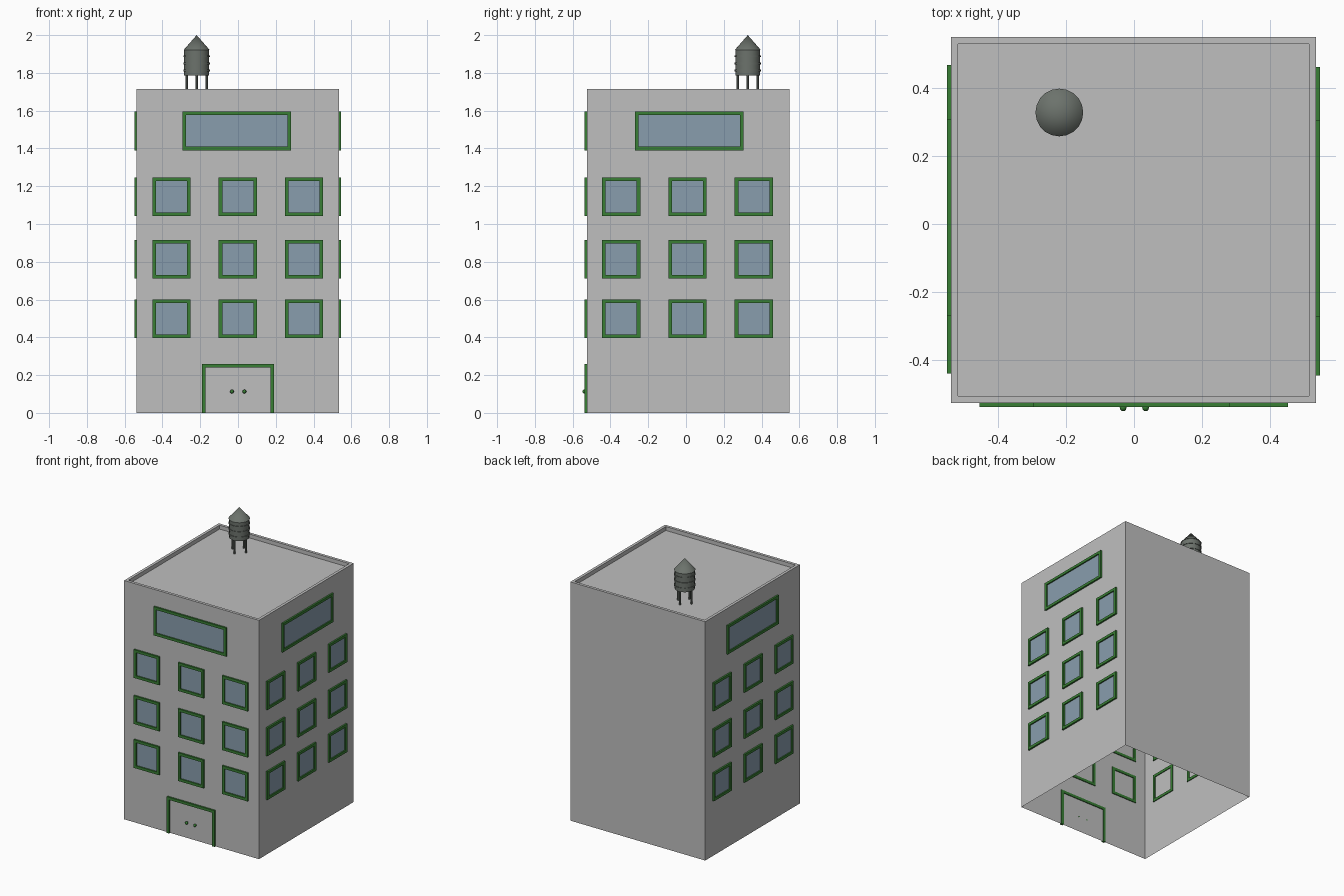
import bpy, bmesh, math
from mathutils import Matrix, Vector

cube = bpy.data.objects.get("Cube")
if cube:
    bpy.data.objects.remove(cube)


def material(name, rgb):
    m = bpy.data.materials.new(name)
    m.use_nodes = True
    m.diffuse_color = (*rgb, 1)
    m.node_tree.nodes["Principled BSDF"].inputs["Base Color"].default_value = (*rgb, 1)
    return m


WALL = material("wall grey", (0.52, 0.52, 0.52))
GREEN = material("frame green", (0.04, 0.21, 0.035))
GLASS = material("window blue", (0.25, 0.34, 0.42))
METAL = material("tank grey", (0.15, 0.17, 0.15))


def finish(name, bm, mat, smooth=False):
    me = bpy.data.meshes.new(name)
    bm.to_mesh(me)
    bm.free()
    me.materials.append(mat)
    ob = bpy.data.objects.new(name, me)
    bpy.context.collection.objects.link(ob)
    if smooth:
        bpy.ops.object.select_all(action="DESELECT")
        ob.select_set(True)
        bpy.context.view_layer.objects.active = ob
        bpy.ops.object.shade_smooth_by_angle(angle=math.radians(40))
    return ob


# Building shell: open underneath, with a sunken roof inside a low parapet
X0, X1, Y0, Y1 = -0.537, 0.534, -0.525, 0.549
bm = bmesh.new()
bmesh.ops.create_cube(bm, size=1, matrix=Matrix.Translation(((X0 + X1) / 2, (Y0 + Y1) / 2, 0.857))
                      @ Matrix.Diagonal((X1 - X0, Y1 - Y0, 1.714, 1)))
bm.normal_update()
roof = next(f for f in bm.faces if f.normal.z > 0.9)
bmesh.ops.delete(bm, geom=[f for f in bm.faces if f.normal.z < -0.9], context="FACES")
bmesh.ops.inset_region(bm, faces=[roof], thickness=0.029)
walls = bmesh.ops.extrude_discrete_faces(bm, faces=[roof])["faces"]
bmesh.ops.translate(bm, verts=walls[0].verts, vec=(0, 0, -0.028))
finish("building_shell", bm, WALL)


# Facade frames: u runs along the wall, n points out of it
SIDES = {
    "front": (Vector((0, Y0, 0)), Vector((1, 0, 0)), Vector((0, -1, 0))),
    "left": (Vector((X1, 0, 0)), Vector((0, 1, 0)), Vector((1, 0, 0))),
    "right": (Vector((X0, 0, 0)), Vector((0, -1, 0)), Vector((-1, 0, 0))),
}
OUT, BORDER, Z = 0.012, 0.019, Vector((0, 0, 1))


def box(bm, side, u0, u1, z0, z1, n0, n1):
    o, u, n = SIDES[side]
    vs = bmesh.ops.create_cube(bm, size=1)["verts"]
    for v in vs:
        a, b, c = v.co + Vector((0.5, 0.5, 0.5))
        v.co = o + u * (u0 + a * (u1 - u0)) + n * (n0 + b * (n1 - n0)) + Z * (z0 + c * (z1 - z0))
    bmesh.ops.recalc_face_normals(bm, faces=list({f for v in vs for f in v.link_faces}))


def frame(name, side, uc, zc, w, h, sill=True):
    u0, u1, z0, z1 = uc - w / 2, uc + w / 2, zc - h / 2, zc + h / 2
    b = BORDER
    bm = bmesh.new()
    box(bm, side, u0, u0 + b, z0, z1, -0.006, OUT)
    box(bm, side, u1 - b, u1, z0, z1, -0.006, OUT)
    box(bm, side, u0 + b, u1 - b, z1 - b, z1, -0.006, OUT)
    if sill:
        box(bm, side, u0 + b, u1 - b, z0, z0 + b, -0.006, OUT)
    finish(name + "_frame", bm, GREEN)
    if sill:
        # glass pane lying just proud of the wall
        bm = bmesh.new()
        o, u, n = SIDES[side]
        corners = ((u0 + b, z0 + b), (u1 - b, z0 + b), (u1 - b, z1 - b), (u0 + b, z1 - b))
        bm.faces.new([bm.verts.new(o + u * a + n * 0.003 + Z * c) for a, c in corners])
        finish(name + "_glass", bm, GLASS)


for side, shift, wide in (("front", -0.001, -0.007), ("left", 0.008, 0.017), ("right", -0.014, -0.02)):
    for row, z in enumerate((0.498, 0.813, 1.144)):
        for col in range(3):
            frame(f"{side}_window_{row}_{col}", side, shift + 0.351 * (col - 1), z, 0.202, 0.203)
    frame(f"{side}_wide_window", side, wide, 1.493, 0.576, 0.206)

# Front door with two knobs
frame("door", "front", 0, 0.13, 0.38, 0.26, sill=False)
for name, x in (("right_knob", -0.032), ("left_knob", 0.034)):
    bm = bmesh.new()
    bmesh.ops.create_uvsphere(bm, u_segments=12, v_segments=8, radius=0.01,
                              matrix=Matrix.Translation((x, Y0 - 0.014, 0.113)))
    bmesh.ops.create_cone(bm, cap_ends=True, segments=8, radius1=0.005, radius2=0.005, depth=0.014,
                          matrix=Matrix.Translation((x, Y0 - 0.006, 0.113)) @ Matrix.Rotation(math.pi / 2, 4, "X"))
    finish(name, bm, GREEN, True)

# Water tank with raised hoops, conical lid and four legs
TX, TY = -0.219, 0.327


def cylinder(bm, x, y, z0, z1, r0, r1, segments=20):
    bmesh.ops.create_cone(bm, cap_ends=True, segments=segments, radius1=r0, radius2=r1, depth=z1 - z0,
                          matrix=Matrix.Translation((x, y, (z0 + z1) / 2)))


bm = bmesh.new()
cylinder(bm, TX, TY, 1.786, 1.922, 0.066, 0.066)
finish("tank_body", bm, METAL, True)
bm = bmesh.new()
for z in (1.812, 1.85, 1.888):
    cylinder(bm, TX, TY, z - 0.005, z + 0.005, 0.07, 0.07)
finish("tank_hoops", bm, METAL, True)
bm = bmesh.new()
cylinder(bm, TX, TY, 1.92, 2.0, 0.07, 0)
finish("tank_lid", bm, METAL, True)
bm = bmesh.new()
for i in range(4):
    a = i * math.pi / 2
    cylinder(bm, TX + 0.053 * math.cos(a), TY + 0.053 * math.sin(a), 1.686, 1.79, 0.006, 0.006, 8)
finish("tank_legs", bm, METAL, True)
